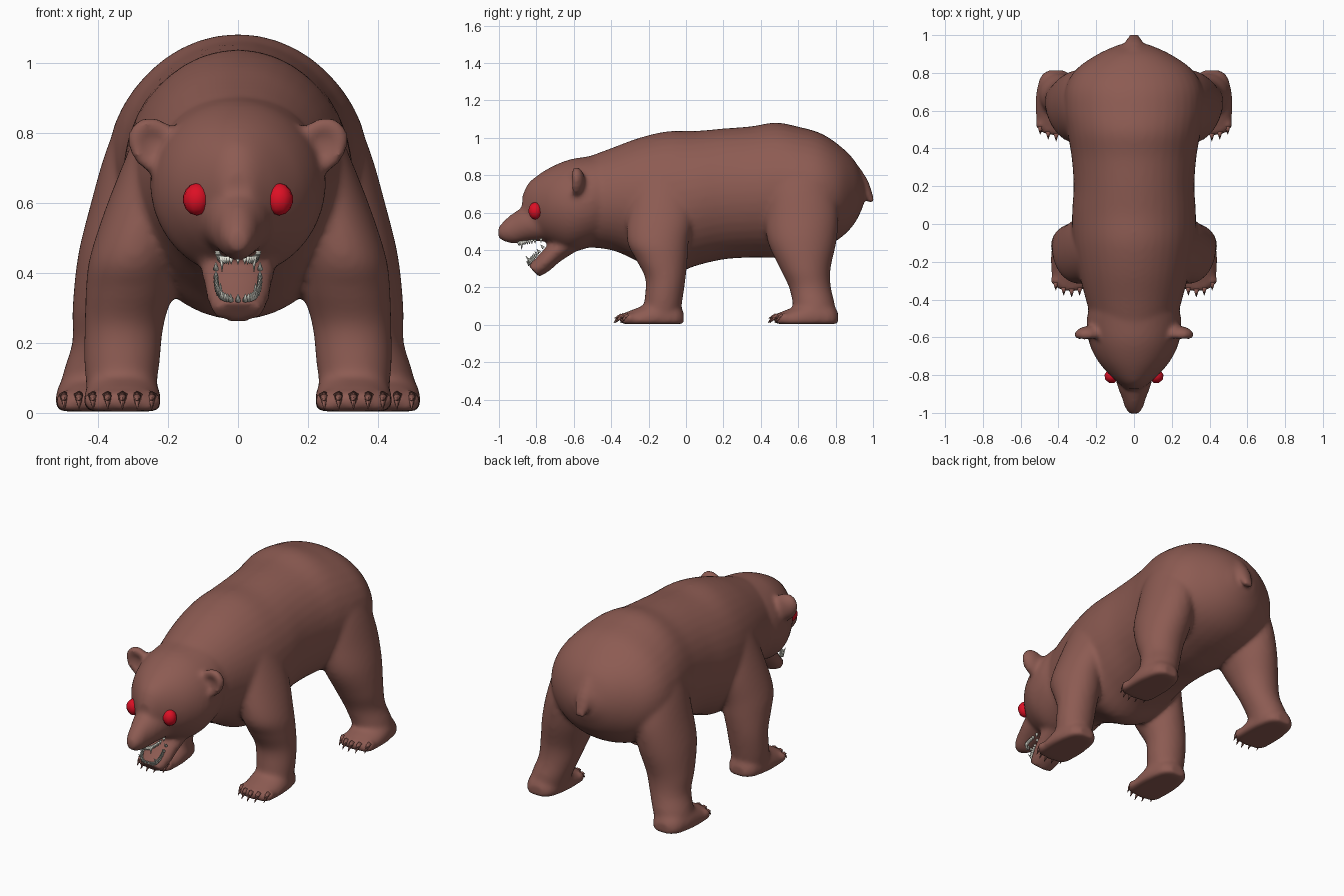
import bpy, bmesh, math
from mathutils import Vector, Matrix

if "Cube" in bpy.data.objects:
    bpy.data.objects.remove(bpy.data.objects["Cube"])

X, Y, Z = Vector((1, 0, 0)), Vector((0, 1, 0)), Vector((0, 0, 1))


def material(name, rgb):
    m = bpy.data.materials.new(name)
    m.use_nodes = True
    m.diffuse_color = (*rgb, 1)
    m.node_tree.nodes["Principled BSDF"].inputs["Base Color"].default_value = (*rgb, 1)
    return m


FUR = material("brown_fur", (0.265, 0.105, 0.085))
RED = material("red_eye", (0.72, 0.005, 0.018))
IVORY = material("ivory_teeth", (0.8, 0.8, 0.71))


def make_object(name, bm, mat):
    bmesh.ops.recalc_face_normals(bm, faces=bm.faces)
    for f in bm.faces:
        f.smooth = True
    me = bpy.data.meshes.new(name)
    bm.to_mesh(me)
    bm.free()
    me.materials.append(mat)
    ob = bpy.data.objects.new(name, me)
    bpy.context.scene.collection.objects.link(ob)
    return ob


def smooth_rings(rings, steps=5):
    """Catmull-Rom interpolation between neighbouring rings."""
    out = []
    last = len(rings) - 1
    for i in range(last):
        near = [rings[max(0, min(last, i + k))] for k in (-1, 0, 1, 2)]
        for s in range(steps):
            t = s / steps
            out.append([b + ((c - a) * t + (2 * a - 5 * b + 4 * c - d) * t ** 2
                             + (3 * b - a - 3 * c + d) * t ** 3) / 2
                        for a, b, c, d in zip(*near)])
    return out + [rings[-1]]


def loft(bm, rings, floor=None, sides=40):
    """Skin closed elliptical rings given as (centre, half axis, half axis)."""
    loops = []
    for c, u, v in smooth_rings(rings):
        pts = []
        for i in range(sides):
            a = math.tau * i / sides
            p = c + u * math.cos(a) + v * math.sin(a)
            if floor is not None:
                p.z = max(p.z, floor)
            pts.append(bm.verts.new(p))
        loops.append(pts)
    for a, b in zip(loops, loops[1:]):
        for i in range(sides):
            j = (i + 1) % sides
            bm.faces.new((a[i], a[j], b[j], b[i]))
    bm.faces.new(loops[0])
    bm.faces.new(loops[-1])


def along_y(bm, sections, x=0, dy=0, floor=None):
    """Sections are (y, top, bottom, half width)."""
    loft(bm, [(Vector((x, y + dy, (t + b) / 2)), X * w, Z * (t - b) / 2)
              for y, t, b, w in sections], floor)


def leg(bm, sections, side):
    """Sections are (z, x, y, x radius, y radius)."""
    loft(bm, [(Vector((x * side, y, z)), X * rx, Y * ry)
              for z, x, y, rx, ry in sections])


def spike(bm, base, tip, radius):
    d = tip - base
    rot = d.to_track_quat('Z', 'Y').to_matrix().to_4x4()
    bmesh.ops.create_cone(bm, cap_ends=True, segments=6, radius1=radius, radius2=0.001,
                          depth=d.length, matrix=Matrix.Translation((base + tip) / 2) @ rot)


skin = bmesh.new()

# Trunk, head and muzzle
along_y(skin, [(-.6, .87, .42, .2), (-.4, .945, .40, .255), (-.25, 1.0, .335, .295),
               (-.1, 1.035, .265, .325), (.05, 1.037, .315, .328), (.2, 1.05, .35, .32),
               (.35, 1.062, .36, .33), (.48, 1.082, .36, .352), (.6, 1.06, .38, .37),
               (.72, 1.025, .41, .362), (.82, .96, .46, .305), (.9, .88, .54, .19),
               (.95, .78, .64, .08)])
along_y(skin, [(-.875, .69, .56, .04), (-.848, .75, .52, .075), (-.8, .795, .48, .128),
               (-.72, .845, .43, .195), (-.62, .885, .39, .24), (-.5, .905, .42, .25),
               (-.4, .93, .45, .22)])
along_y(skin, [(-.7, .66, .45, .13), (-.85, .635, .445, .09), (-.92, .6, .435, .064),
               (-.97, .56, .445, .048), (-1.005, .52, .465, .026)])

# Open lower jaw
jaw_up = Vector((0, -.67, .74))
loft(skin, [(Vector((0, y, z)), X * w, jaw_up * h) for y, z, w, h in
            [(-.64, .43, .11, .06), (-.71, .378, .1, .054),
             (-.765, .325, .088, .05), (-.815, .287, .07, .042)]])

# Tail
loft(skin, [(Vector((0, y, z)), X * w, Vector((0, .7, .35)) * h) for y, z, w, h in
            [(.89, .83, .05, .05), (.94, .76, .05, .045),
             (.97, .7, .042, .035), (.995, .655, .03, .018)]])

front_leg = [(.85, .19, -.12, .08, .14), (.62, .25, -.13, .115, .175), (.45, .297, -.15, .125, .165),
             (.35, .31, -.13, .125, .138), (.25, .325, -.11, .113, .108),
             (.15, .331, -.118, .108, .102), (.07, .333, -.13, .1, .1), (.005, .33, -.14, .09, .09)]
hind_leg = [(.88, .22, .6, .105, .15), (.74, .265, .61, .115, .175), (.6, .285, .62, .135, .195),
            (.45, .312, .62, .145, .185), (.3, .345, .638, .128, .135), (.2, .362, .663, .112, .112),
            (.1, .395, .685, .108, .112), (.005, .41, .69, .095, .1)]
paw = [(-.012, .07, -.01, .045), (-.05, .11, -.035, .085), (-.15, .135, -.05, .108),
       (-.25, .095, -.04, .108), (-.315, .07, -.03, .1), (-.345, .05, -.01, .075)]

claws = bmesh.new()
for side in (1, -1):
    leg(skin, front_leg, side)
    leg(skin, hind_leg, side)
    # Paws with five toes and hooked claws
    for px, dy in ((.33, 0), (.412, .825)):
        along_y(skin, paw, px * side, dy, .004)
        for k in range(-2, 3):
            toe = Vector((px * side + k * .042, -.335 + .009 * k * k + dy, .036))
            bmesh.ops.create_icosphere(skin, subdivisions=2, radius=.029,
                                       matrix=Matrix.Translation(toe))
            root = toe + Vector((0, -.008, .01))
            knuckle = root + Vector((0, -.034, -.006))
            spike(claws, root, knuckle + Vector((0, -.006, -.004)), .017)
            spike(claws, root + Vector((0, -.012, 0)), knuckle + Vector((0, -.01, -.03)), .012)
    # Cupped ear
    ear = Matrix.Translation((.236 * side, -.587, .762)) @ Matrix.Rotation(.7 * side, 4, 'Y')
    made = bmesh.ops.create_uvsphere(skin, u_segments=20, v_segments=14, radius=1)
    for v in made["verts"]:
        r2 = v.co.x ** 2 + v.co.z ** 2
        dent = .045 * max(0, 1 - r2 * 1.5) if v.co.y < 0 else 0
        v.co = ear @ Vector((v.co.x * .072, v.co.y * .048 + dent, v.co.z * .09))

# Fuse all fur parts into one soft skin
bear = make_object("bear_body", skin, FUR)
fuse = bear.modifiers.new("fuse", 'REMESH')
fuse.mode = 'VOXEL'
fuse.voxel_size = .0125
fuse.use_smooth_shade = True
soften = bear.modifiers.new("soften", 'SMOOTH')
soften.factor = .5
soften.iterations = 10
make_object("claws", claws, FUR)

# Eyes
eyes = bmesh.new()
for side in (1, -1):
    bmesh.ops.create_uvsphere(eyes, u_segments=9, v_segments=7, radius=1,
                              matrix=Matrix.Translation((.118 * side, -.806, .61))
                              @ Matrix.Diagonal((.04, .038, .046, 1)))
make_object("eyes", eyes, RED)

# Teeth: a U-shaped row on the lower jaw and a shorter one under the muzzle
teeth = bmesh.new()
count = 29
for i in range(count):
    t = math.pi * i / (count - 1)
    x = math.copysign(abs(math.cos(t)) ** .5, math.cos(t))
    s = math.sin(t) ** .6
    fang = .024 if i in (8, count - 9) else 0
    low = Vector((x * .063, -.765 - .075 * s, .415 - .09 * s))
    spike(teeth, low - jaw_up * .006, low + jaw_up * (.02 + fang), .009)
    high = Vector((x * .058, -.775 - .12 * s, .462 - .016 * s))
    spike(teeth, high, high - Z * (.022 + fang), .009)
make_object("teeth", teeth, IVORY)
